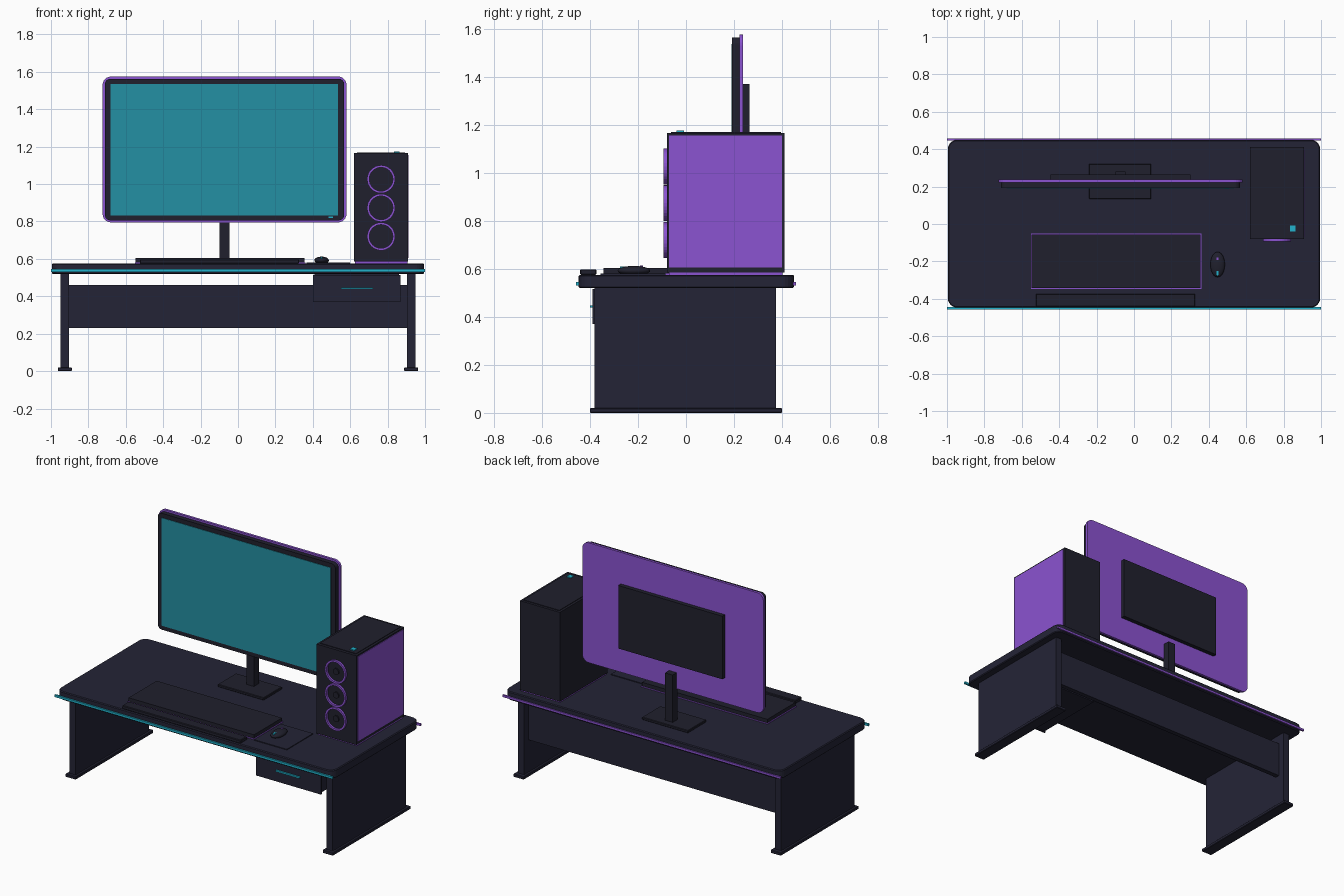
import bpy, bmesh, math
from mathutils import Matrix

if "Cube" in bpy.data.objects:
    bpy.data.objects.remove(bpy.data.objects["Cube"])


def material(name, srgb):
    lin = [((c / 255 + 0.055) / 1.055) ** 2.4 for c in srgb]
    m = bpy.data.materials.new(name)
    m.use_nodes = True
    m.diffuse_color = (*lin, 1)
    m.node_tree.nodes["Principled BSDF"].inputs["Base Color"].default_value = (*lin, 1)
    return m


NAVY = material("dark navy", (36, 36, 54))
CHARCOAL = material("charcoal", (32, 32, 45))
PURPLE = material("glow purple", (139, 83, 209))
TEAL = material("glow teal", (34, 178, 204))
SCREEN = material("screen teal", (36, 144, 163))


def finish(name, bm, mat, smooth=False):
    mesh = bpy.data.meshes.new(name)
    bm.to_mesh(mesh)
    bm.free()
    for p in mesh.polygons:
        p.use_smooth = smooth
    mesh.materials.append(mat)
    ob = bpy.data.objects.new(name, mesh)
    bpy.context.collection.objects.link(ob)
    return ob


def box(name, x, y, z, mat, radius=0, axis=2, edge=0):
    """Box from three ranges; radius rounds the edges along axis, edge chamfers the rims."""
    bm = bmesh.new()
    bmesh.ops.create_cube(bm, size=1)
    for v in bm.verts:
        for i, (a, b) in enumerate((x, y, z)):
            v.co[i] = (a + b) / 2 + v.co[i] * (b - a)
    if radius:
        edges = [e for e in bm.edges
                 if abs((e.verts[0].co - e.verts[1].co).normalized()[axis]) > 0.9]
        bmesh.ops.bevel(bm, geom=edges, offset=radius, segments=6, profile=0.5, affect='EDGES')
    ob = finish(name, bm, mat)
    if edge:
        mod = ob.modifiers.new("edge", 'BEVEL')
        mod.width, mod.segments, mod.limit_method = edge, 1, 'ANGLE'
        mod.angle_limit = math.radians(50)
    return ob


# Desk
TOP = 0.575
box("desk_top", (-0.995, 0.995), (-0.447, 0.45), (0.52, TOP), NAVY, 0.05, 2, 0.005)
box("front_light_strip", (-1, 1), (-0.457, -0.445), (0.531, 0.545), TEAL)
box("back_light_strip", (-1, 1), (0.446, 0.457), (0.531, 0.545), PURPLE)
for side, s in (("left", 1), ("right", -1)):
    box(side + "_leg_panel", sorted((s * 0.903, s * 0.948)), (-0.38, 0.375), (0.02, 0.525), NAVY)
    box(side + "_foot", sorted((s * 0.888, s * 0.963)), (-0.4, 0.4), (0, 0.02), NAVY, edge=0.003)
box("modesty_panel", (-0.905, 0.905), (0.3, 0.33), (0.23, 0.46), NAVY)

# Drawer
box("drawer_body", (0.41, 0.86), (-0.38, 0.1), (0.375, 0.525), NAVY)
box("drawer_front", (0.402, 0.87), (-0.389, -0.378), (0.37, 0.515), NAVY)
box("drawer_handle", (0.55, 0.722), (-0.4, -0.388), (0.438, 0.448), TEAL)

# Monitor
box("monitor_bezel", (-0.712, 0.568), (0.192, 0.224), (0.806, 1.563), CHARCOAL, 0.03, 1)
box("monitor_back_shell", (-0.724, 0.58), (0.222, 0.238), (0.795, 1.575), PURPLE, 0.045, 1)
box("screen", (-0.682, 0.535), (0.189, 0.193), (0.833, 1.535), SCREEN)
box("monitor_status_light", (0.485, 0.507), (0.187, 0.193), (0.818, 0.826), TEAL)
box("monitor_rear_housing", (-0.447, 0.302), (0.236, 0.265), (0.96, 1.37), CHARCOAL)
box("monitor_neck", (-0.1, -0.046), (0.229, 0.28), (0.585, 0.9), CHARCOAL)
box("monitor_base", (-0.24, 0.092), (0.133, 0.322), (TOP, 0.592), CHARCOAL, edge=0.003)

# Computer tower
box("tower_underglow", (0.625, 0.905), (-0.07, 0.402), (TOP, 0.587), PURPLE)
box("tower_case", (0.62, 0.908), (-0.08, 0.411), (0.585, 1.165), CHARCOAL)
box("tower_top_plate", (0.635, 0.893), (-0.062, 0.395), (1.164, 1.169), CHARCOAL)
box("tower_side_window", (0.906, 0.912), (-0.07, 0.399), (0.605, 1.155), PURPLE)
box("power_button", (0.834, 0.864), (-0.04, -0.008), (1.166, 1.175), TEAL)


def fan_ring(name, x, y, z, outer, inner, depth, seg=32):
    """Flat ring facing the front."""
    bm = bmesh.new()
    profile = [(outer, 0), (outer, -depth), (inner, -depth), (inner, 0)]
    rows = []
    for i in range(seg):
        a = i * math.tau / seg
        rows.append([bm.verts.new((x + r * math.cos(a), y + d, z + r * math.sin(a)))
                     for r, d in profile])
    for i in range(seg):
        for j in range(4):
            k, n = (j + 1) % 4, (i + 1) % seg
            bm.faces.new((rows[i][j], rows[i][k], rows[n][k], rows[n][j]))
    bmesh.ops.recalc_face_normals(bm, faces=bm.faces)
    return finish(name, bm, PURPLE)


for i in range(3):
    z = 0.72 + i * 0.153
    fan_ring(f"fan_ring_{i + 1}", 0.765, -0.078, z, 0.075, 0.063, 0.016)
    bm = bmesh.new()
    bmesh.ops.create_cone(bm, cap_ends=True, segments=24, radius1=0.02, radius2=0.02, depth=0.01,
                          matrix=Matrix.Translation((0.765, -0.083, z))
                          @ Matrix.Rotation(math.pi / 2, 4, 'X'))
    finish(f"fan_hub_{i + 1}", bm, CHARCOAL)

# Keyboard with glow plate and wrist rest
box("keyboard_glow_plate", (-0.552, 0.36), (-0.348, -0.05), (TOP, 0.58), PURPLE)
box("keyboard_body", (-0.547, 0.355), (-0.343, -0.055), (0.576, 0.604), CHARCOAL)
box("wrist_rest", (-0.525, 0.327), (-0.442, -0.373), (TOP, 0.598), CHARCOAL, edge=0.004)

# Mouse and pad
box("mouse_pad", (0.365, 0.6), (-0.355, -0.085), (TOP, 0.58), NAVY)
bm = bmesh.new()
bmesh.ops.create_uvsphere(bm, u_segments=24, v_segments=12, radius=1,
                          matrix=Matrix.Translation((0.447, -0.217, 0.592))
                          @ Matrix.Diagonal((0.039, 0.068, 0.02, 1)))
finish("mouse_body", bm, CHARCOAL, True)
box("mouse_wheel", (0.441, 0.453), (-0.275, -0.25), (0.598, 0.609), TEAL)
box("mouse_light", (0.442, 0.452), (-0.192, -0.18), (0.604, 0.614), PURPLE)
